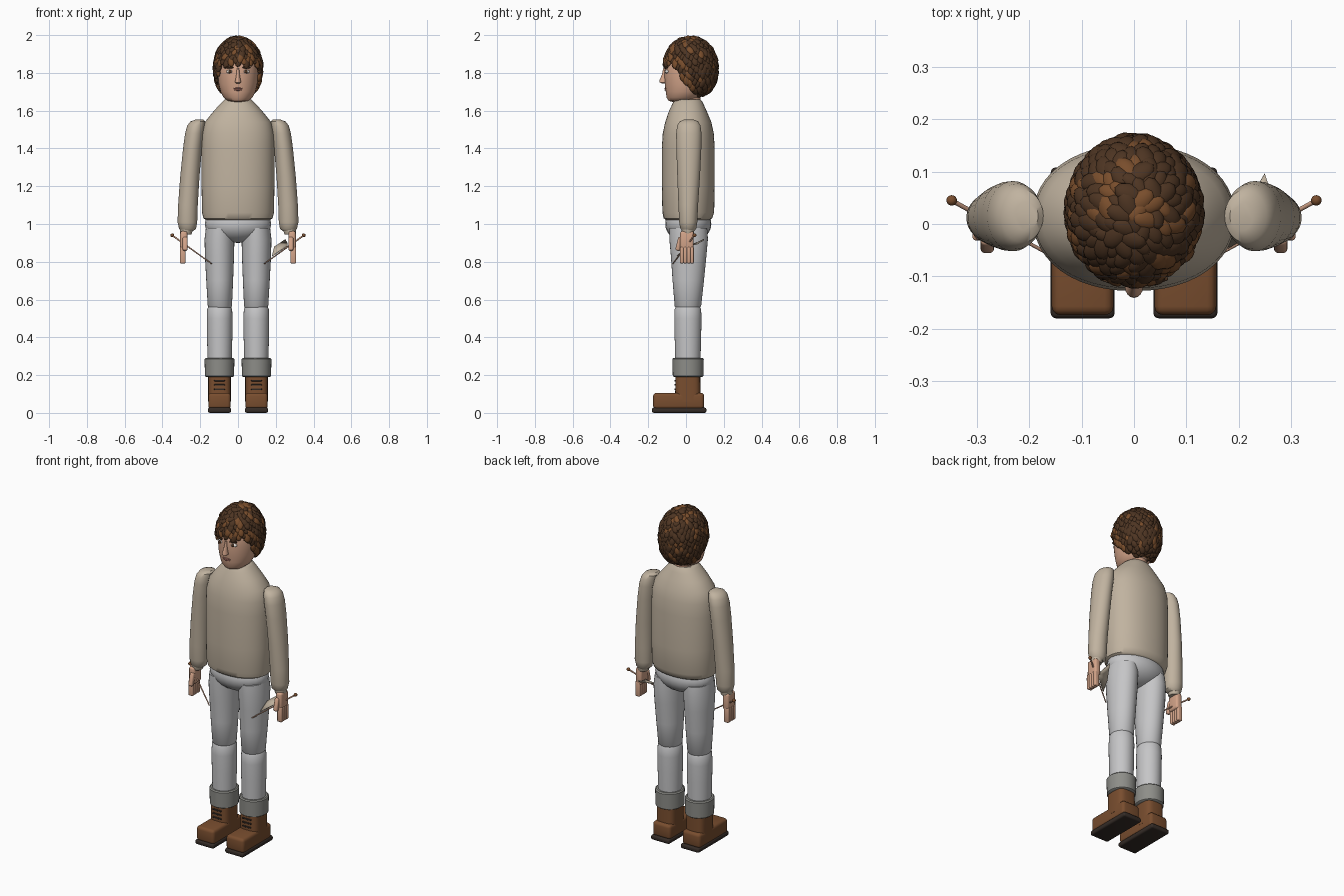
import bpy, bmesh, math, random
from mathutils import Vector, Matrix

random.seed(4)
cube = bpy.data.objects.get("Cube")
if cube:
    bpy.data.objects.remove(cube, do_unlink=True)


def material(name, r, g, b):
    m = bpy.data.materials.new(name)
    m.use_nodes = True
    m.diffuse_color = (r, g, b, 1)
    m.node_tree.nodes["Principled BSDF"].inputs["Base Color"].default_value = (r, g, b, 1)
    return m


SKIN = material("skin", 0.65, 0.37, 0.25)
HAIR = material("dark brown hair", 0.075, 0.035, 0.016)
HAIR_LIGHT = material("chestnut hair", 0.19, 0.075, 0.025)
WOOL = material("beige wool", 0.53, 0.45, 0.35)
CLOTH = material("light grey cloth", 0.56, 0.56, 0.57)
CUFF = material("mid grey cuff", 0.27, 0.27, 0.25)
LEATHER = material("brown leather", 0.19, 0.075, 0.028)
SOLE = material("dark sole", 0.035, 0.025, 0.02)
LIP = material("lip", 0.48, 0.2, 0.16)
EYE_WHITE = material("eye white", 0.75, 0.72, 0.68)


def finish(name, bm, mats, angle=40):
    """Turn a bmesh into a shaded object."""
    bmesh.ops.recalc_face_normals(bm, faces=bm.faces)
    mesh = bpy.data.meshes.new(name)
    bm.to_mesh(mesh)
    bm.free()
    for m in mats if isinstance(mats, list) else [mats]:
        mesh.materials.append(m)
    ob = bpy.data.objects.new(name, mesh)
    bpy.context.collection.objects.link(ob)
    bpy.ops.object.select_all(action="DESELECT")
    ob.select_set(True)
    bpy.context.view_layer.objects.active = ob
    bpy.ops.object.shade_smooth_by_angle(angle=math.radians(angle))
    return ob


def loft(name, rings, mat, sides=32, power=2.0):
    """Skin elliptical rings (cx, cy, z, rx, ry) and cap the ends."""
    bm = bmesh.new()
    loops = []
    for cx, cy, z, rx, ry in rings:
        loop = []
        for i in range(sides):
            a = math.tau * i / sides
            c, s = math.cos(a), math.sin(a)
            loop.append(bm.verts.new((cx + rx * math.copysign(abs(c) ** (2 / power), c),
                                      cy + ry * math.copysign(abs(s) ** (2 / power), s), z)))
        loops.append(loop)
    for a, b in zip(loops, loops[1:]):
        for i in range(sides):
            j = (i + 1) % sides
            bm.faces.new((a[i], a[j], b[j], b[i]))
    bm.faces.new(loops[0])
    bm.faces.new(loops[-1])
    return finish(name, bm, mat)


def box(name, center, size, mat, bevel=0.0, rot=(0, 0, 0)):
    bm = bmesh.new()
    bmesh.ops.create_cube(bm, size=1, matrix=Matrix.Diagonal((*size, 1)))
    if bevel:
        bmesh.ops.bevel(bm, geom=bm.edges[:], offset=bevel, segments=3, profile=0.5, affect="EDGES")
    ob = finish(name, bm, mat)
    ob.location, ob.rotation_euler = center, rot
    return ob


def ball(name, center, radii, mat):
    bm = bmesh.new()
    bmesh.ops.create_uvsphere(bm, u_segments=24, v_segments=14, radius=1,
                              matrix=Matrix.Translation(center) @ Matrix.Diagonal((*radii, 1)))
    return finish(name, bm, mat, 60)


def rod(name, a, b, r1, r2, mat):
    a, b = Vector(a), Vector(b)
    bm = bmesh.new()
    bmesh.ops.create_cone(bm, cap_ends=True, segments=12, radius1=r1, radius2=r2, depth=(b - a).length)
    rot = (b - a).to_track_quat("Z", "Y").to_matrix().to_4x4()
    bm.transform(Matrix.Translation((a + b) / 2) @ rot)
    return finish(name, bm, mat)


# Sweater, trousers seat, neck
loft("sweater_body", [
    (0, 0.01, 1.02, 0.165, 0.115), (0, 0.01, 1.03, 0.183, 0.128), (0, 0.012, 1.06, 0.19, 0.137),
    (0, 0.012, 1.2, 0.193, 0.14), (0, 0.012, 1.4, 0.193, 0.14), (0, 0.012, 1.48, 0.19, 0.135),
    (0, 0.012, 1.54, 0.175, 0.122), (0, 0.01, 1.59, 0.135, 0.103), (0, 0.01, 1.63, 0.1, 0.085),
    (0, 0.01, 1.65, 0.08, 0.075), (0, 0.01, 1.66, 0.068, 0.066)], WOOL, 48, 2.15)
ball("trouser_seat", (0, 0.012, 1.0), (0.176, 0.122, 0.1), CLOTH)
loft("neck", [(0, 0.02, 1.6, 0.055, 0.055), (0, 0.02, 1.72, 0.055, 0.06)], SKIN)

# Head and face
loft("head", [
    (0, -0.03, 1.645, 0.025, 0.035), (0, -0.027, 1.652, 0.055, 0.065), (0, -0.015, 1.67, 0.077, 0.088),
    (0, -0.005, 1.7, 0.092, 0.102), (0, 0, 1.74, 0.102, 0.112), (0, 0.005, 1.8, 0.107, 0.12),
    (0, 0.012, 1.86, 0.105, 0.12), (0, 0.02, 1.92, 0.085, 0.1), (0, 0.02, 1.96, 0.05, 0.06)], SKIN, 40)
loft("nose", [(0, -0.116, 1.743, 0.008, 0.01), (0, -0.121, 1.75, 0.017, 0.02),
              (0, -0.118, 1.762, 0.014, 0.022), (0, -0.113, 1.79, 0.009, 0.015),
              (0, -0.11, 1.825, 0.006, 0.01)], SKIN, 16)
ball("upper_lip", (0, -0.108, 1.718), (0.025, 0.007, 0.004), LIP)
ball("lower_lip", (0, -0.107, 1.71), (0.021, 0.007, 0.005), LIP)
for side, s in (("left", 1), ("right", -1)):
    ball(side + "_eye", (s * 0.043, -0.1, 1.807), (0.019, 0.012, 0.01), EYE_WHITE)
    ball(side + "_iris", (s * 0.043, -0.109, 1.807), (0.009, 0.005, 0.009), HAIR)
    box(side + "_brow", (s * 0.045, -0.108, 1.829), (0.04, 0.012, 0.009), HAIR, 0.003, (0, 0, s * 0.35))
    ball(side + "_ear", (s * 0.105, 0.02, 1.785), (0.012, 0.02, 0.03), SKIN)


# Hair: a chestnut cap covered in overlapping dark locks
def scalp(d, grow=0.0):
    k = 1.0
    if d.z < 0:
        k = ((d.x ** 2 + d.y ** 2) ** 1.35 + abs(d.z) ** 2.7) ** (-1 / 2.7)
    return Vector((d.x * k * (0.122 + grow), 0.024 + d.y * k * (0.138 + grow),
                   1.832 + d.z * k * (0.154 + grow)))


def hairline(y):
    if y < -0.08:
        return 1.835
    return max(1.675, 1.835 - 1.15 * (y + 0.08))


bm = bmesh.new()
bmesh.ops.create_uvsphere(bm, u_segments=40, v_segments=28, radius=1)
for v in bm.verts:
    v.co = scalp(v.co.copy(), 0.002)
bmesh.ops.delete(bm, geom=[v for v in bm.verts if v.co.z < hairline(v.co.y)], context="VERTS")
for f in bm.faces:
    f.material_index = 1
COUNT = 420
for i in range(COUNT):
    z = 1 - 2 * (i + 0.5) / COUNT
    a = i * math.pi * (3 - math.sqrt(5))
    r = math.sqrt(1 - z * z)
    d = Vector((r * math.cos(a), r * math.sin(a), z))
    p = scalp(d)
    if p.z < hairline(p.y) + 0.012:
        continue
    normal = Vector((d.x / 0.122, d.y / 0.138, d.z / 0.154)).normalized()
    swirl = Vector((random.uniform(-0.5, 0.5), random.uniform(-0.3, 0.5), -1))
    along = (swirl - normal * swirl.dot(normal)).normalized()
    tilt = Matrix((normal.cross(along), along, normal)).transposed().to_4x4()
    size = random.uniform(0.8, 1.15)
    m = (Matrix.Translation(p) @ tilt @ Matrix.Rotation(random.uniform(0.05, 0.25), 4, "X")
         @ Matrix.Diagonal((0.018 * size, 0.028 * size, 0.011 * size, 1)))
    lock = bmesh.ops.create_uvsphere(bm, u_segments=10, v_segments=8, radius=1, matrix=m)
    light = random.random() < 0.2
    for f in {f for v in lock["verts"] for f in v.link_faces}:
        f.material_index = int(light)
finish("curly_hair", bm, [HAIR, HAIR_LIGHT], 60)

for side, s in (("left", 1), ("right", -1)):
    # Sleeve and ribbed wrist
    loft(side + "_sleeve", [(s * x, y, z, rx, ry) for x, y, z, rx, ry in (
        (0.268, 0.012, 0.962, 0.03, 0.03), (0.267, 0.012, 0.975, 0.045, 0.042),
        (0.268, 0.012, 1.01, 0.052, 0.048), (0.265, 0.012, 1.1, 0.052, 0.052),
        (0.255, 0.014, 1.25, 0.051, 0.06), (0.241, 0.015, 1.4, 0.05, 0.066),
        (0.23, 0.015, 1.48, 0.05, 0.067), (0.222, 0.015, 1.52, 0.047, 0.062),
        (0.213, 0.015, 1.542, 0.04, 0.05), (0.205, 0.015, 1.552, 0.022, 0.028))], WOOL)
    loft(side + "_wrist_rib", [(s * 0.275, 0.01, 0.945, 0.028, 0.029), (s * 0.275, 0.01, 0.952, 0.032, 0.033),
                               (s * 0.272, 0.01, 0.985, 0.034, 0.034)], WOOL, 24)

    # Hand with four fingers and a thumb
    box(side + "_palm", (s * 0.287, 0.005, 0.912), (0.038, 0.072, 0.1), SKIN, 0.012)
    for i in range(4):
        box(f"{side}_finger_{i + 1}", (s * 0.293, -0.022 + 0.018 * i, 0.835),
            (0.03, 0.019, 0.088), SKIN, 0.006)
    box(side + "_thumb", (s * 0.28, -0.036, 0.895), (0.026, 0.026, 0.075), SKIN, 0.009, (-0.25, 0, 0))

    # Knobbed needle held in the hand
    rod(side + "_needle", (s * 0.348, 0.045, 0.94), (s * 0.14, -0.07, 0.79), 0.0045, 0.003, SKIN)
    ball(side + "_needle_knob", (s * 0.348, 0.045, 0.94), (0.01, 0.01, 0.01), LEATHER)

    # Trouser leg: thigh, calf and turned-up cuff
    loft(side + "_thigh", [(s * x, y, z, rx, ry) for x, y, z, rx, ry in (
        (0.096, 0.01, 0.555, 0.058, 0.062), (0.096, 0.01, 0.565, 0.064, 0.07),
        (0.097, 0.012, 0.7, 0.071, 0.083), (0.098, 0.014, 0.83, 0.077, 0.094),
        (0.098, 0.014, 0.92, 0.079, 0.102), (0.095, 0.012, 0.98, 0.075, 0.1))], CLOTH)
    loft(side + "_calf", [(s * 0.097, 0.01, z, rx, ry) for z, rx, ry in (
        (0.25, 0.063, 0.066), (0.4, 0.067, 0.07), (0.5, 0.068, 0.072),
        (0.55, 0.066, 0.07), (0.565, 0.058, 0.062))], CLOTH)
    loft(side + "_trouser_cuff", [(s * 0.098, 0.011, z, r, r + 0.004) for z, r in (
        (0.19, 0.07), (0.195, 0.077), (0.285, 0.079), (0.291, 0.073))], CUFF)

    # Boot: shaft, foot, sole and laces
    loft(side + "_boot_shaft", [(s * 0.098, 0.01, 0.06, 0.06, 0.068),
                                (s * 0.098, 0.01, 0.22, 0.06, 0.065)], LEATHER, 32, 3.5)
    box(side + "_boot_foot", (s * 0.098, -0.039, 0.063), (0.118, 0.27, 0.086), LEATHER, 0.017)
    box(side + "_boot_sole", (s * 0.098, -0.036, 0.014), (0.122, 0.288, 0.028), SOLE, 0.01)
    for i in range(3):
        box(f"{side}_lace_{i + 1}", (s * 0.098, -0.057, 0.125 + 0.023 * i), (0.056, 0.009, 0.008), SOLE, 0.002)

# Small fan-shaped swatch hanging from the left needle
bm = bmesh.new()
outline = [(0.18, -0.045, 0.83), (0.192, 0.005, 0.878), (0.222, 0.05, 0.897),
           (0.25, 0.095, 0.918), (0.262, 0.06, 0.895), (0.262, 0.005, 0.885)]
bm.faces.new([bm.verts.new(p) for p in outline])
bmesh.ops.triangulate(bm, faces=bm.faces[:])
swatch = finish("wool_swatch", bm, WOOL)
solid = swatch.modifiers.new("thickness", "SOLIDIFY")
solid.thickness = 0.006
solid.offset = 0
